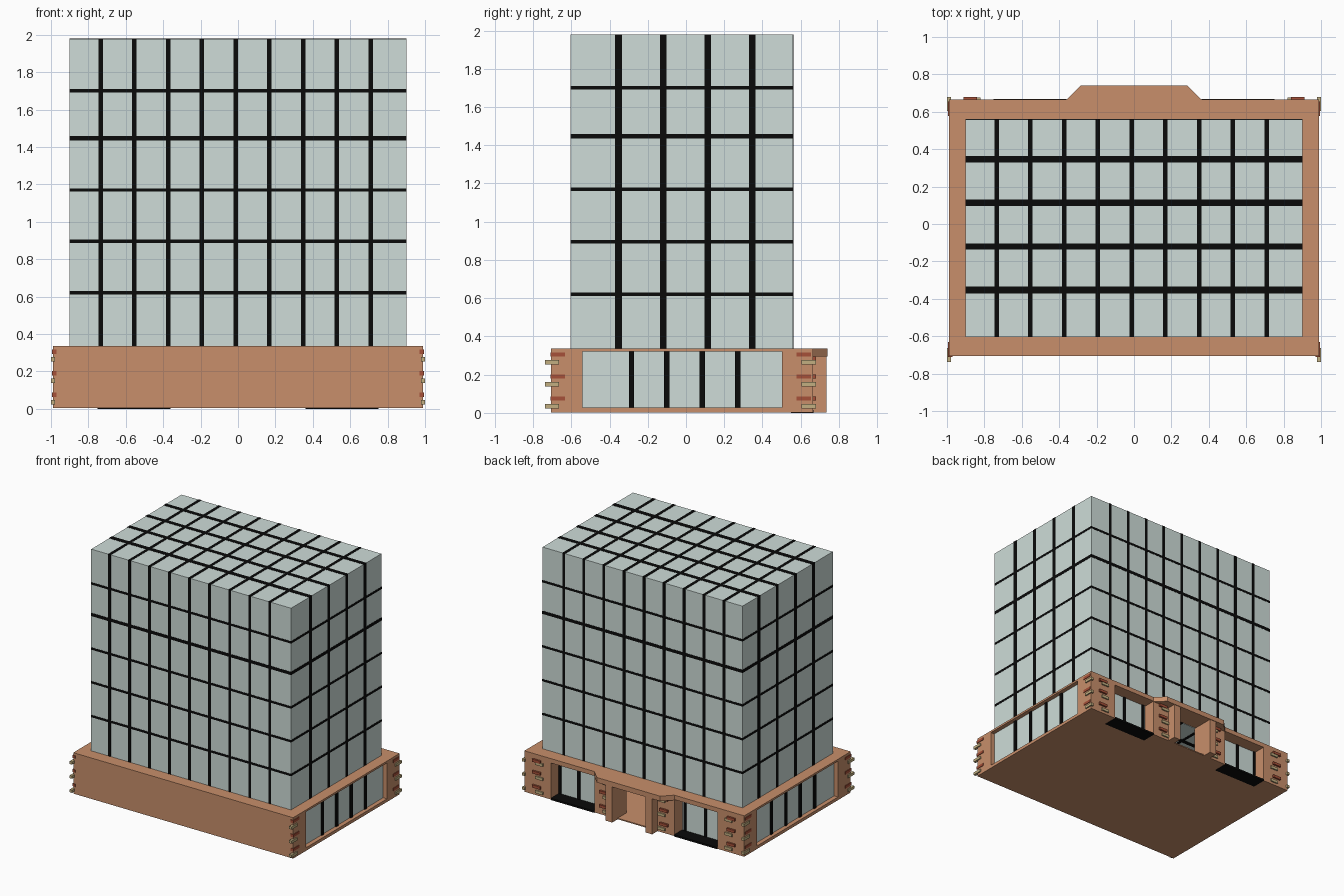
import bpy, bmesh

if "Cube" in bpy.data.objects:
    bpy.data.objects.remove(bpy.data.objects["Cube"])


def material(name, rgb):
    m = bpy.data.materials.new(name)
    m.diffuse_color = (*rgb, 1)
    m.use_nodes = True
    m.node_tree.nodes["Principled BSDF"].inputs["Base Color"].default_value = m.diffuse_color
    return m


CLAY = material("clay", (0.58, 0.275, 0.147))
GLASS = material("glass", (0.62, 0.72, 0.69))
BLACK = material("black", (0.003, 0.003, 0.003))
RED = material("red_brick", (0.38, 0.08, 0.04))
TAN = material("tan_brick", (0.54, 0.43, 0.22))


def finish(bm, name, mat):
    bmesh.ops.recalc_face_normals(bm, faces=bm.faces)
    me = bpy.data.meshes.new(name)
    bm.to_mesh(me)
    bm.free()
    me.materials.append(mat)
    ob = bpy.data.objects.new(name, me)
    bpy.context.collection.objects.link(ob)
    return ob


def boxes(name, mat, items):
    """One object from several boxes given as (x0, x1, y0, y1, z0, z1)."""
    bm = bmesh.new()
    for b in items:
        vs = bmesh.ops.create_cube(bm, size=1)["verts"]
        for v in vs:
            for i in range(3):
                v.co[i] = b[2 * i] + (v.co[i] + 0.5) * (b[2 * i + 1] - b[2 * i])
    return finish(bm, name, mat)


def prism(name, mat, pts, z0, z1):
    bm = bmesh.new()
    f = bm.faces.new([bm.verts.new((x, y, z0)) for x, y in pts])
    ext = bmesh.ops.extrude_face_region(bm, geom=[f])["geom"]
    for v in ext:
        if isinstance(v, bmesh.types.BMVert):
            v.co.z = z1
    return finish(bm, name, mat)


def mirrored(b, s):
    """Flip a box to the side of x given by s."""
    x0, x1 = sorted((s * b[0], s * b[1]))
    return (x0, x1, *b[2:])


# Glass tower, its underside is the lobby ceiling
boxes("tower_glass", GLASS, [(-0.9, 0.9, -0.603, 0.559, 0.292, 1.978)])
E = 0.002
X0, X1, Y0, Y1, Z0, Z1 = -0.9 - E, 0.9 + E, -0.603 - E, 0.559 + E, 0.29, 1.98

# Tower grid: slabs just proud of the glass
bars = []
for i in range(9):
    x = -0.735 + i * 0.1805
    bars.append((x - 0.012, x + 0.012, Y0, Y1, Z0, Z1))
for y, w in ((-0.353, 0.038), (-0.12, 0.034), (0.113, 0.034), (0.346, 0.034)):
    bars.append((X0, X1, y - w / 2, y + w / 2, Z0, Z1))
for z, w in ((0.62, 0.018), (0.895, 0.018), (1.17, 0.018), (1.447, 0.025), (1.7, 0.018)):
    bars.append((X0, X1, Y0, Y1, z - w / 2, z + w / 2))
boxes("tower_grid", BLACK, bars)

# Hollow base: floor, roof slab, front wall
boxes("base_floor", CLAY, [(-0.99, 0.99, -0.705, 0.665, 0.003, 0.012)])
boxes("base_roof", CLAY, [(-0.99, 0.99, -0.705, 0.665, 0.32, 0.336)])
boxes("front_wall", CLAY, [(-0.99, 0.99, -0.705, -0.6, 0.003, 0.33)])
prism("entrance_canopy", CLAY, [(-0.36, 0.56), (-0.36, 0.665), (-0.285, 0.74),
                                (0.285, 0.74), (0.36, 0.665), (0.36, 0.56)], 0.295, 0.336)

for s, side in ((1, "right"), (-1, "left")):
    def part(name, mat, items):
        boxes(f"{side}_{name}", mat, [mirrored(b, s) for b in items])

    # Side wall frame with its wide window
    part("side_wall", CLAY, [(0.88, 0.99, -0.705, -0.542, 0.003, 0.33),
                             (0.75, 0.99, 0.503, 0.665, 0.003, 0.33),
                             (0.88, 0.99, -0.56, 0.52, 0.003, 0.028)])
    part("side_window", GLASS, [(0.945, 0.955, -0.545, 0.505, 0.02, 0.325)])
    part("side_mullions", BLACK, [(0.943, 0.965, y - 0.014, y + 0.014, 0.02, 0.322)
                                  for y in (-0.285, -0.1, 0.085, 0.27)])

    # Recessed back window with black sill and lintel
    part("back_window", GLASS, [(0.35, 0.76, 0.552, 0.562, 0.01, 0.325)])
    part("back_mullions", BLACK, [(x - 0.012, x + 0.012, 0.55, 0.568, 0.01, 0.322)
                                  for x in (0.385, 0.57, 0.74)])
    part("back_sill", BLACK, [(0.36, 0.75, 0.55, 0.667, 0, 0.015)])
    part("back_lintel", CLAY, [(0.35, 0.76, 0.56, 0.665, 0.3, 0.325)])

    # Entrance pier with projecting fin
    prism(f"{side}_entrance_pier", CLAY,
          [(s * x, y) for x, y in ((0.36, 0.55), (0.36, 0.665), (0.21, 0.665),
                                   (0.21, 0.735), (0.15, 0.735), (0.15, 0.55))], 0.003, 0.3)

    # Decorative bricks at the corners and on the entrance piers
    red, tan = [], []
    for k in range(3):
        zr, zt = 0.075 + k * 0.115, 0.035 + k * 0.115
        for y in (-0.71, 0.577):
            red.append((0.97, 0.995, y, y + 0.078, zr - 0.011, zr + 0.011))
        for y in (-0.738, 0.605):
            tan.append((0.978, 1.0, y, y + 0.075, zt - 0.011, zt + 0.011))
        for x in (0.84, 0.235):
            zb = min(zr, 0.285)
            red.append((x, x + 0.072, 0.65, 0.68, zb - 0.011, zb + 0.011))
            tan.append((x - 0.02, x + 0.045, 0.65, 0.676, zt - 0.011, zt + 0.011))
    part("red_bricks", RED, red)
    part("tan_bricks", TAN, tan)
